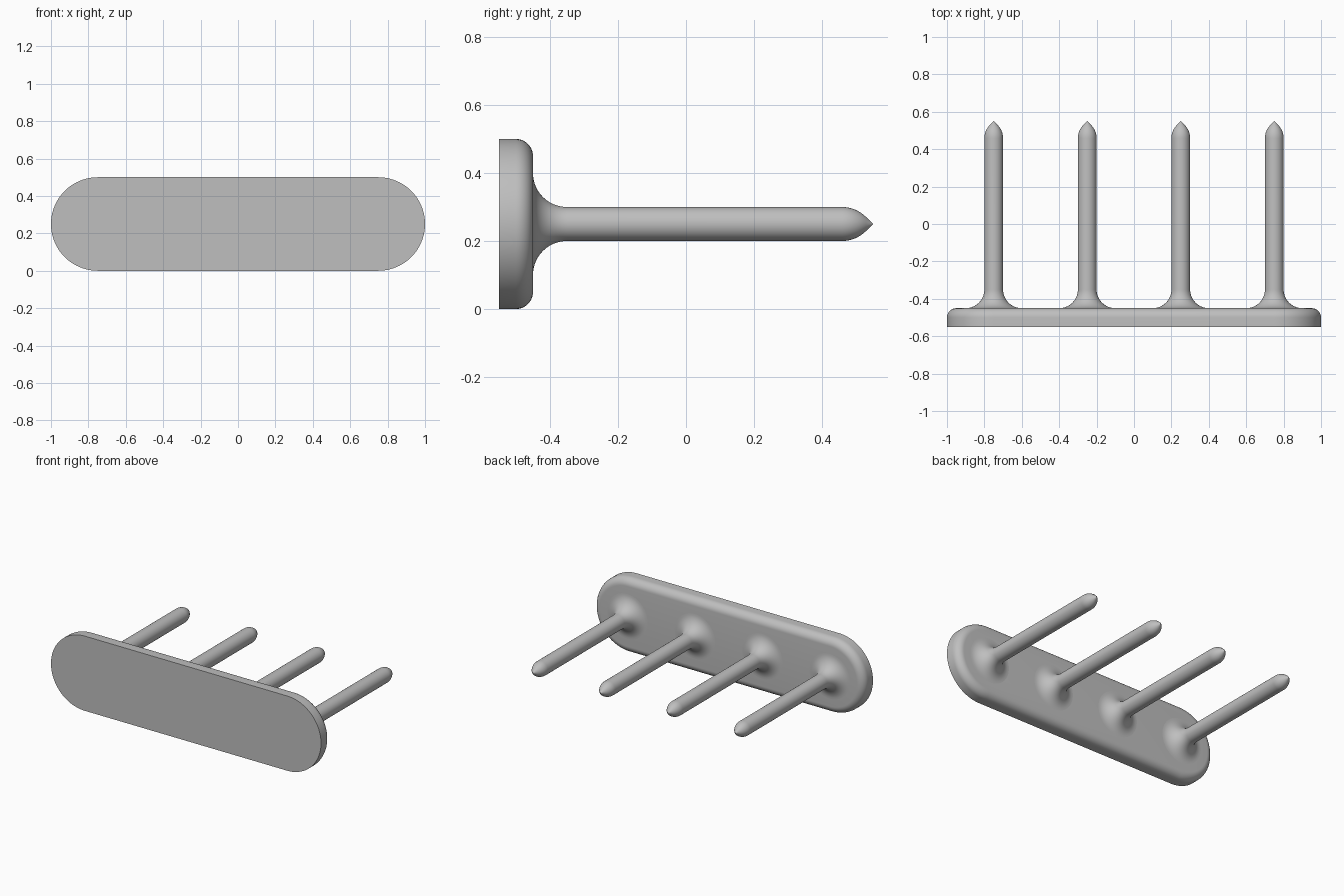
import bpy
import bmesh
from math import sin, cos, pi, radians, tan

cube = bpy.data.objects.get("Cube")
if cube:
    bpy.data.objects.remove(cube, do_unlink=True)

# Single grey material
GREY = (0.52, 0.52, 0.52, 1)
grey = bpy.data.materials.new("plain grey")
grey.diffuse_color = GREY
grey.use_nodes = True
grey.node_tree.nodes["Principled BSDF"].inputs["Base Color"].default_value = GREY

FRONT, BACK, TIP = -0.55, -0.45, 0.55
MID_Z = 0.25


def arc(cr, cy, radius, start, end, steps):
    """Profile points (radius, y) along an arc, angles in degrees."""
    angles = [radians(start + (end - start) * i / steps) for i in range(steps + 1)]
    return [(cr + radius * cos(a), cy + radius * sin(a)) for a in angles]


def stadium(radius, half_length, steps):
    """Closed outline (x, z): a circle stretched along x by half_length."""
    points = []
    for side in (1, -1):
        for i in range(steps + 1):
            a = -pi / 2 + pi * i / steps
            points.append((side * (half_length + radius * cos(a)), side * radius * sin(a)))
    return points


def loft(name, profile, outline, x=0):
    """Skin the outlines given by each (radius, y) pair and cap both ends."""
    bm = bmesh.new()
    rings = [[bm.verts.new((px, y, pz)) for px, pz in outline(r)] for r, y in profile]
    for a, b in zip(rings, rings[1:]):
        for i in range(len(a)):
            j = (i + 1) % len(a)
            bm.faces.new((a[i], a[j], b[j], b[i]))
    bm.faces.new(rings[0])
    bm.faces.new(rings[-1])
    bmesh.ops.remove_doubles(bm, verts=bm.verts, dist=0.00001)
    bmesh.ops.recalc_face_normals(bm, faces=bm.faces)
    mesh = bpy.data.meshes.new(name)
    bm.to_mesh(mesh)
    bm.free()
    mesh.materials.append(grey)
    obj = bpy.data.objects.new(name, mesh)
    obj.location = (x, 0, MID_Z)
    bpy.context.collection.objects.link(obj)
    bpy.ops.object.select_all(action="DESELECT")
    obj.select_set(True)
    bpy.context.view_layer.objects.active = obj
    bpy.ops.object.shade_smooth_by_angle(angle=radians(30))
    return obj


# Back plate: rounded ends, sharp front rim, filleted back rim
plate_profile = [(0.25, FRONT)] + arc(0.2, BACK - 0.05, 0.05, 0, 90, 10)
loft("back_plate", plate_profile, lambda r: stadium(r, 0.75, 40))

# Pins: flared root, straight shaft, rounded shoulder into a pointed tip
shoulder = TIP - 0.05 - 0.1 * tan(radians(22.5))
pin_profile = [(0.15, BACK - 0.01)]
pin_profile += arc(0.15, BACK + 0.1, 0.1, 270, 180, 14)
pin_profile += arc(-0.05, shoulder, 0.1, 0, 45, 8)
pin_profile += [(0.0001, TIP)]
for number, x in enumerate((-0.75, -0.25, 0.25, 0.75), 1):
    loft(f"pin_{number}", pin_profile,
         lambda r: [(r * cos(2 * pi * i / 48), r * sin(2 * pi * i / 48)) for i in range(48)], x)
